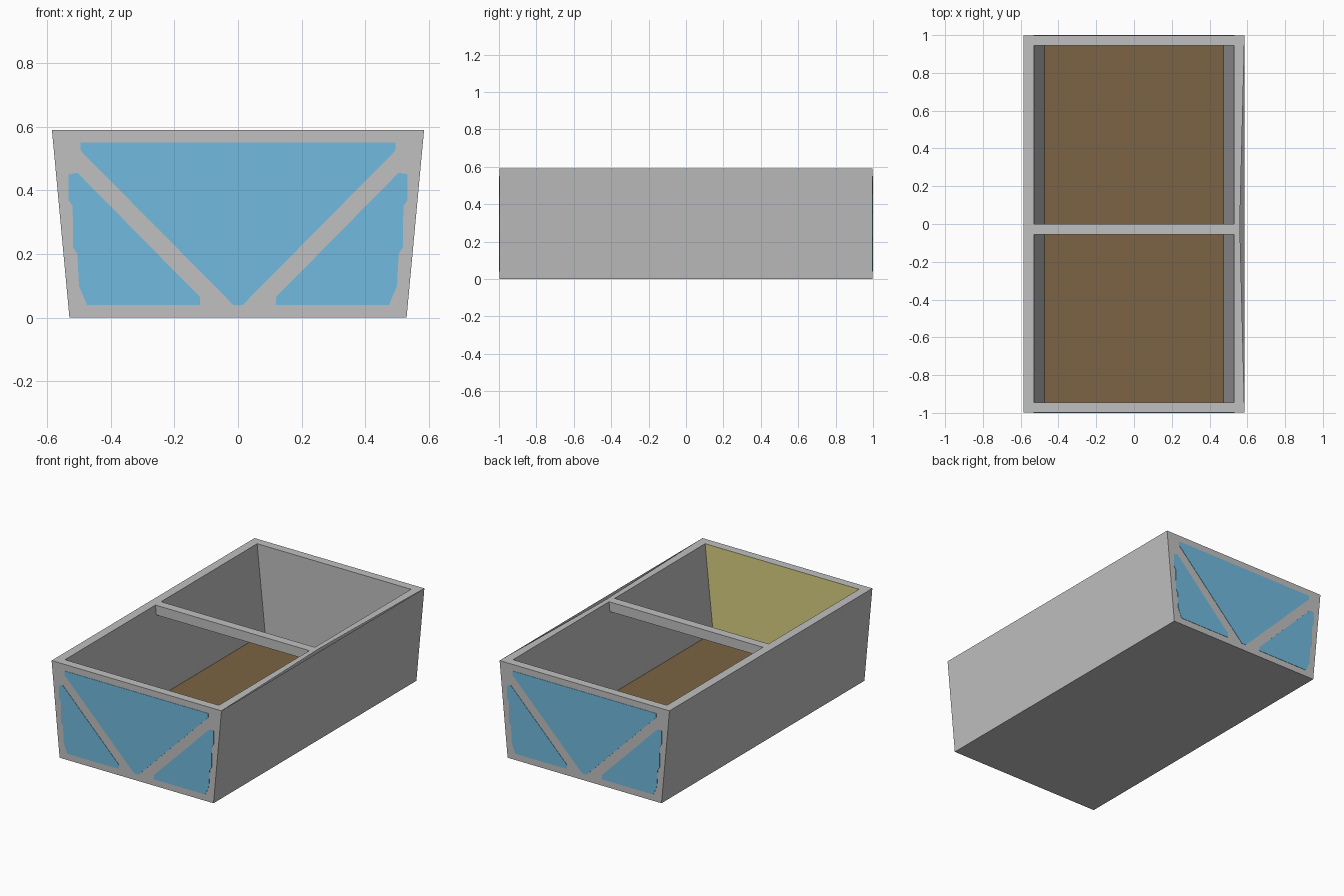
import bpy, bmesh

cube = bpy.data.objects.get("Cube")
if cube:
    bpy.data.objects.remove(cube, do_unlink=True)


def material(name, rgb):
    linear = [(c / 255) ** 2.2 for c in rgb] + [1]
    mat = bpy.data.materials.new(name)
    mat.use_nodes = True
    mat.diffuse_color = linear
    mat.node_tree.nodes["Principled BSDF"].inputs["Base Color"].default_value = linear
    return mat


grey = material("concrete grey", (191, 191, 191))
blue = material("panel blue", (112, 186, 222))
brown = material("floor brown", (122, 100, 69))
olive = material("inner olive", (216, 207, 130))

END, HALF_TOP, HALF_BASE, HEIGHT = 0.998, 0.585, 0.53, 0.59


def finish(bm, name, mats):
    bmesh.ops.recalc_face_normals(bm, faces=bm.faces)
    mesh = bpy.data.meshes.new(name)
    bm.to_mesh(mesh)
    bm.free()
    obj = bpy.data.objects.new(name, mesh)
    bpy.context.collection.objects.link(obj)
    for mat in mats:
        mesh.materials.append(mat)
    return obj


def prism(name, outline, y0, y1, mat):
    """Extrude an x-z outline between two y positions."""
    bm = bmesh.new()
    face = bm.faces.new([bm.verts.new((x, y0, z)) for x, z in outline])
    side = bmesh.ops.extrude_face_region(bm, geom=[face])["geom"]
    verts = [v for v in side if isinstance(v, bmesh.types.BMVert)]
    bmesh.ops.translate(bm, verts=verts, vec=(0, y1 - y0, 0))
    return finish(bm, name, [mat])


# Tapered open tub: outer walls, rim, inner walls and floor
bm = bmesh.new()


def ring(x, y, z):
    return [bm.verts.new(p) for p in ((-x, -y, z), (x, -y, z), (x, y, z), (-x, y, z))]


base = ring(HALF_BASE, END, 0)
top = ring(HALF_TOP, END, HEIGHT)
lip = ring(0.53, 0.945, HEIGHT)
floor = ring(0.475, 0.945, 0.05)
notch = bm.verts.new((0.56, 0, HEIGHT))  # rim dips inward along the left side

bm.faces.new(base)
bm.faces.new(floor).material_index = 1
for lower, upper in ((base, top), (top, lip), (lip, floor)):
    for i in range(4):
        j = (i + 1) % 4
        quad = [lower[i], lower[j], upper[j], upper[i]]
        if lower is top and i == 1:
            quad.insert(1, notch)
        face = bm.faces.new(quad)
        if lower is lip and i == 0:
            face.material_index = 2
finish(bm, "tub", [grey, brown, olive])

# Cross beam between the two bays
prism("cross_beam", [(-0.53, HEIGHT), (0.53, HEIGHT), (0.524, 0.53), (-0.524, 0.53)],
      -0.055, 0, grey)

# Blue panels on both ends, leaving a V-shaped brace between them
centre = [(-0.495, 0.55), (0.495, 0.55), (0.495, 0.525), (0.015, 0.04),
          (-0.015, 0.04), (-0.495, 0.525)]
corner = [(0.12, 0.04), (0.475, 0.04), (0.5, 0.1), (0.505, 0.2), (0.518, 0.22),
          (0.52, 0.35), (0.533, 0.37), (0.533, 0.45), (0.505, 0.455), (0.12, 0.065)]
mirrored = [(-x, z) for x, z in corner]
for end, sign in (("front", -1), ("back", 1)):
    for part, outline in (("centre", centre), ("left", corner), ("right", mirrored)):
        prism(f"{end}_{part}_panel", outline, sign * END, sign, blue)
